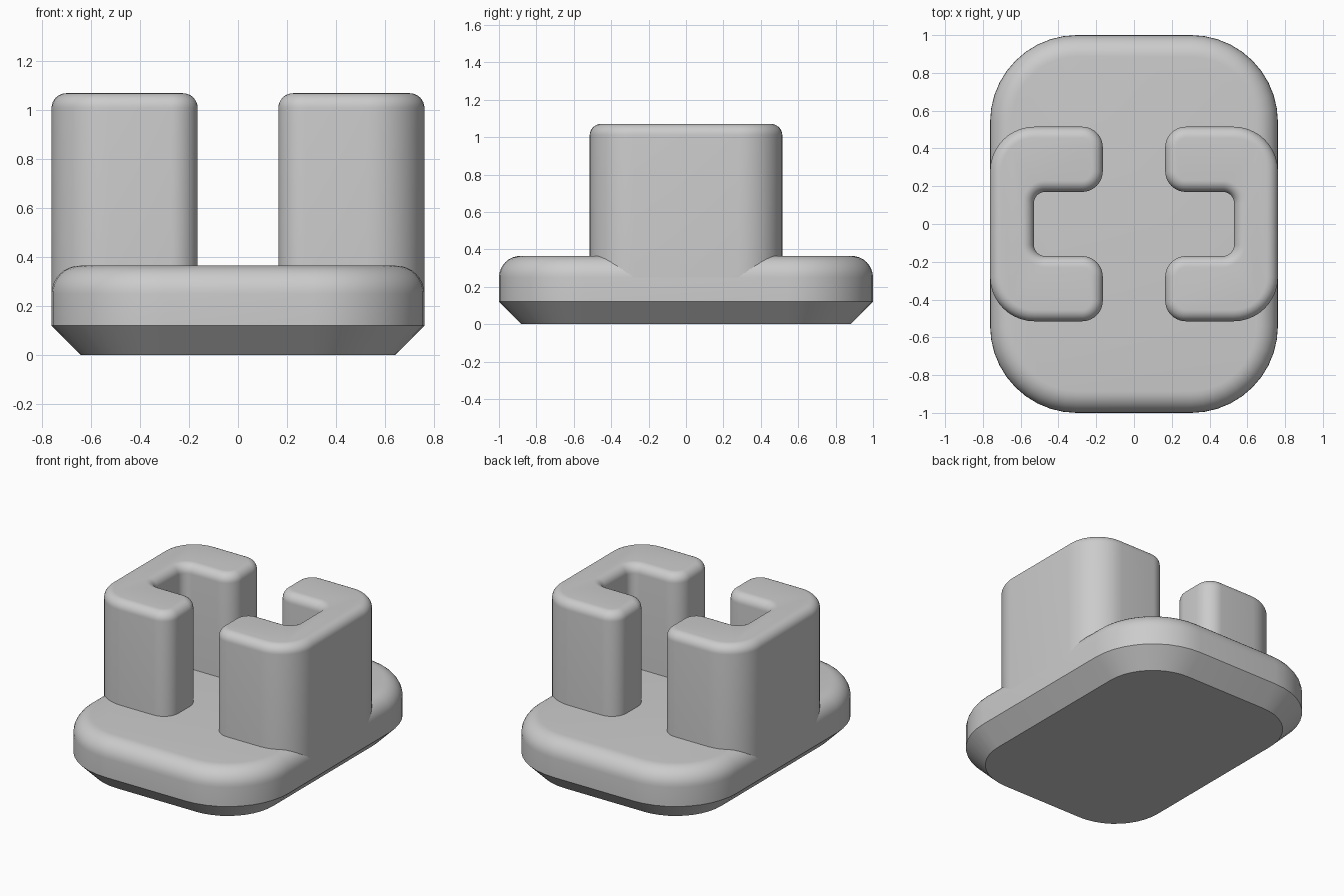
import bpy, bmesh, math
from mathutils import Vector

if "Cube" in bpy.data.objects:
    bpy.data.objects.remove(bpy.data.objects["Cube"], do_unlink=True)

GREY = (0.6, 0.6, 0.6, 1)
grey = bpy.data.materials.new("plain grey")
grey.use_nodes = True
grey.diffuse_color = GREY
grey.node_tree.nodes["Principled BSDF"].inputs["Base Color"].default_value = GREY


def outline(corners, inset, steps=10):
    """Counter-clockwise outline with a rounded corner at each (x, y, radius)."""
    points = []
    for i, (x, y, r) in enumerate(corners):
        p = Vector((x, y))
        a = (p - Vector(corners[i - 1][:2])).normalized()
        b = (Vector(corners[(i + 1) % len(corners)][:2]) - p).normalized()
        n1, n2 = Vector((a.y, -a.x)), Vector((b.y, -b.x))
        s = 1 if a.cross(b) > 0 else -1
        centre = p - s * r * (n1 + n2)
        for k in range(steps + 1):
            t = math.pi / 2 * k / steps
            points.append(centre + (s * r - inset) * (n1 * math.cos(t) + n2 * math.sin(t)))
    return points


def loft(name, corners, levels):
    """Stack inset copies of one outline at (inset, height) levels and cap both ends."""
    bm = bmesh.new()
    rings = [[bm.verts.new((p.x, p.y, z)) for p in outline(corners, d)] for d, z in levels]
    for low, high in zip(rings, rings[1:]):
        for i in range(len(low)):
            j = (i + 1) % len(low)
            bm.faces.new((low[i], low[j], high[j], high[i]))
    bm.faces.new(rings[0][::-1])
    bm.faces.new(rings[-1])
    mesh = bpy.data.meshes.new(name)
    bm.to_mesh(mesh)
    bm.free()
    mesh.materials.append(grey)
    obj = bpy.data.objects.new(name, mesh)
    bpy.context.collection.objects.link(obj)
    bpy.ops.object.select_all(action="DESELECT")
    obj.select_set(True)
    bpy.context.view_layer.objects.active = obj
    bpy.ops.object.shade_smooth_by_angle(angle=math.radians(30))
    return obj


def fillet(radius, top, steps=8):
    """Levels of a quarter-round edge ending at the given height."""
    angles = [math.pi / 2 * k / steps for k in range(steps + 1)]
    return [(radius * (1 - math.cos(t)), top - radius * (1 - math.sin(t))) for t in angles]


# Base: rounded slab, chamfered below and filleted above
W, L, R = 0.762, 1.0, 0.46
slab = [(W, -L, R), (W, L, R), (-W, L, R), (-W, -L, R)]
loft("base", slab, [(0.12, 0), (0, 0.12)] + fillet(0.115, 0.365))

# Clips: two C-shaped uprights facing each other, flush with the base sides
TIP, NOTCH, HALF, GAP = 0.165, 0.53, 0.515, 0.17
half_c = [(W, HALF, 0.235), (TIP, HALF, 0.11), (TIP, GAP, 0.11), (NOTCH, GAP, 0.06)]
left_c = half_c + [(x, -y, r) for x, y, r in reversed(half_c)]
right_c = [(-x, y, r) for x, y, r in reversed(left_c)]
for name, shape in (("left_clip", left_c), ("right_clip", right_c)):
    loft(name, shape, [(0, 0.25)] + fillet(0.06, 1.07))
